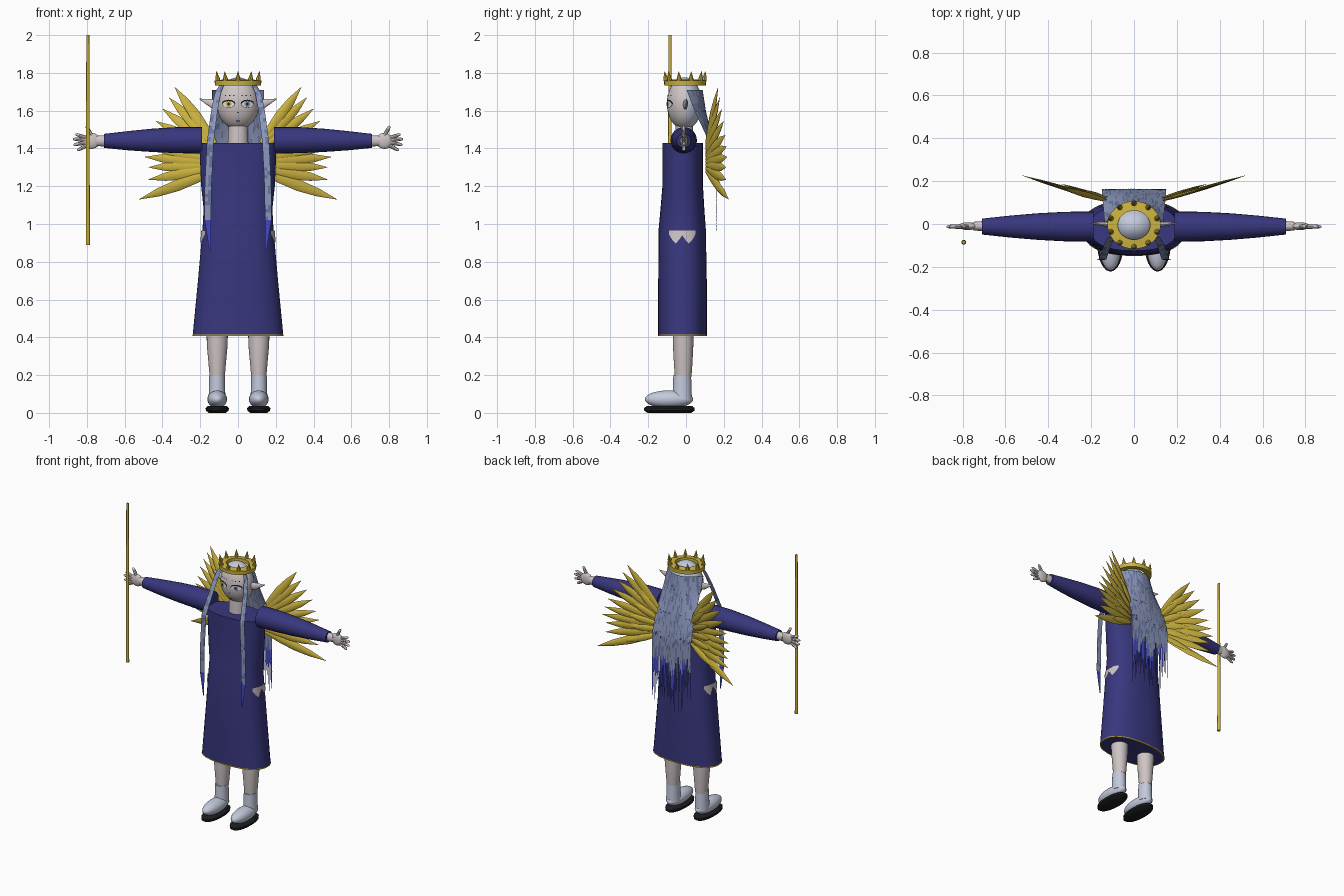
import bpy, bmesh, math, random
from mathutils import Vector as V

random.seed(4)
if "Cube" in bpy.data.objects:
    bpy.data.objects.remove(bpy.data.objects["Cube"], do_unlink=True)


def material(name, r, g, b):
    m = bpy.data.materials.new(name)
    m.use_nodes = True
    m.diffuse_color = (r, g, b, 1)
    bsdf = next(n for n in m.node_tree.nodes if n.type == 'BSDF_PRINCIPLED')
    bsdf.inputs["Base Color"].default_value = (r, g, b, 1)
    return m


NAVY = material("navy cloth", .04, .038, .21)
GOLD = material("gold", .62, .46, .05)
SKIN = material("skin", .62, .55, .55)
PALE = material("pale blue white", .55, .59, .72)
HAIR = material("lavender hair", .26, .31, .5)
SHADE = material("slate hair", .14, .18, .34)
BLUE = material("blue hair tips", .055, .065, .55)
BLACK = material("black", .012, .012, .015)
WHITE = material("eye white", .8, .8, .82)


def finish(name, bm, mats, angle=40, closed=True):
    if closed:
        bmesh.ops.recalc_face_normals(bm, faces=bm.faces)
    me = bpy.data.meshes.new(name)
    bm.to_mesh(me)
    bm.free()
    for m in mats:
        me.materials.append(m)
    me.shade_smooth()
    me.set_sharp_from_angle(angle=math.radians(angle))
    ob = bpy.data.objects.new(name, me)
    bpy.context.scene.collection.objects.link(ob)
    return ob


def add_loft(bm, rings, n, p=2, wrap=False):
    """Rings are (centre, half axis u, half axis v); p is the roundness."""
    rows = []
    for c, u, v in rings:
        row = []
        for i in range(n):
            a = math.tau * i / n
            cs, sn = math.cos(a), math.sin(a)
            k = (abs(cs) ** p + abs(sn) ** p) ** (-1 / p)
            row.append(bm.verts.new(V(c) + V(u) * cs * k + V(v) * sn * k))
        rows.append(row)
    pairs = list(zip(rows, rows[1:]))
    if wrap:
        pairs.append((rows[-1], rows[0]))
    for a, b in pairs:
        for i in range(n):
            j = (i + 1) % n
            bm.faces.new((a[i], a[j], b[j], b[i]))
    if not wrap:
        bm.faces.new(rows[0])
        bm.faces.new(rows[-1])


def loft(name, rings, mat, n=24, p=2, wrap=False):
    bm = bmesh.new()
    add_loft(bm, rings, n, p, wrap)
    return finish(name, bm, [mat])


def upright(x, y, z, rx, ry):
    return ((x, y, z), (rx, 0, 0), (0, ry, 0))


def sideways(x, y, z, ry, rz):
    return ((x, y, z), (0, ry, 0), (0, 0, rz))


def ball(name, c, r, mats, rule=None):
    bm = bmesh.new()
    bmesh.ops.create_uvsphere(bm, u_segments=32, v_segments=20, radius=1)
    for v in bm.verts:
        v.co = V(c) + V(a * b for a, b in zip(v.co, r))
    if rule:
        for f in bm.faces:
            f.material_index = rule(f.calc_center_median())
    return finish(name, bm, mats)


def interp(table, z):
    """Rows start with a descending height; returns the blended remainder."""
    z = max(min(z, table[0][0]), table[-1][0])
    for a, b in zip(table, table[1:]):
        if z >= b[0]:
            t = (a[0] - z) / (a[0] - b[0])
            return [p + (q - p) * t for p, q in zip(a[1:], b[1:])]


# Dress: height, half width, front, back
DRESS = [(1.43, .205, -.125, .09), (1.2, .195, -.125, .09), (1.08, .182, -.135, .097),
         (.97, .188, -.145, .105), (.7, .212, -.147, .11), (.41, .24, -.147, .11)]


def dress_ring(z, grow=0):
    hx, f, b = interp(DRESS, z)
    return upright(0, (f + b) / 2, z, hx + grow, (b - f) / 2 + grow)


loft("dress", [dress_ring(r[0]) for r in DRESS], NAVY, 40, 2.4)
loft("hem_trim", [dress_ring(.408, .002), dress_ring(.415, .002),
                  dress_ring(.415, -.004), dress_ring(.408, -.004)], GOLD, 40, 2.4, True)
loft("neck", [upright(0, -.01, 1.42, .055, .05), upright(0, -.01, 1.54, .05, .045)], SKIN)

# Head, with the hair cap as pale faces on top and behind
HC, HR = V((0, -.008, 1.638)), V((.112, .093, .138))
ball("head", HC, HR, [SKIN, PALE], lambda c: int(c.z > 1.715 or c.y > .0))


def face_plate(name, x, z, rx, rz, mat, lift, n=20):
    bm = bmesh.new()

    def put(px, pz):
        k = 1 - (px / HR.x) ** 2 - ((pz - HC.z) / HR.z) ** 2
        return bm.verts.new((px, HC.y - HR.y * math.sqrt(max(k, 0)) - lift, pz))
    mid = put(x, z)
    rim = [put(x + rx * math.cos(math.tau * i / n), z + rz * math.sin(math.tau * i / n))
           for i in range(n)]
    for i in range(n):
        bm.faces.new((mid, rim[i], rim[(i + 1) % n]))
    finish(name, bm, [mat], closed=False)


for s, side, iris in ((1, "left", HAIR), (-1, "right", GOLD)):
    x = .05 * s
    face_plate(side + "_lashes", x, 1.637, .036, .021, BLACK, .002)
    face_plate(side + "_eye", x, 1.634, .032, .016, WHITE, .004)
    face_plate(side + "_iris", x, 1.635, .015, .015, iris, .006)
    face_plate(side + "_pupil", x, 1.635, .007, .008, BLACK, .008)
    for i in range(3):
        face_plate(side + "_brow_dot", s * (.022 + .022 * i), 1.68, .004, .003, BLACK, .002, 8)
face_plate("nose", 0, 1.59, .005, .003, BLACK, .002, 8)
face_plate("mouth", 0, 1.545, .012, .003, BLACK, .002, 12)

# Crown
loft("crown_band", [upright(0, -.005, z, r, r * .9) for r, z in
                    ((.122, 1.733), (.124, 1.76), (.075, 1.765), (.075, 1.74))], GOLD, 32, 2, True)
bm = bmesh.new()
for i in range(10):
    a = math.tau * (i + .5) / 10
    x, y = .113 * math.cos(a), -.005 + .102 * math.sin(a)
    add_loft(bm, [upright(x, y, 1.75, .009, .009), upright(x, y, 1.768, .013, .013),
                  upright(x * 1.06, y * 1.06, 1.808, .001, .001)], 8)
finish("crown_spikes", bm, [GOLD])


def feather(bm, root, tip, width):
    d = tip - root
    across = V((.27, -1, 0)).normalized()
    side = d.cross(across).normalized()
    add_loft(bm, [(root + d * t, side * width * w, across * width * w * .3)
                  for t, w in ((0, .3), (.25, .8), (.5, 1), (.75, .72), (1, .02))], 8)


def wing_point(s, x, z):
    return V((s * x, .1 + (x - .1) * .3, z))


# Paired limbs, ears, wings and pockets
for s, side in ((1, "left"), (-1, "right")):
    loft(side + "_sleeve", [sideways(s * x, -.012, z, r, r) for x, z, r in
         ((.19, 1.443, .07), (.32, 1.444, .069), (.45, 1.443, .062), (.58, 1.441, .051),
          (.71, 1.44, .037))], NAVY)
    loft(side + "_wrist", [sideways(s * .7, -.01, 1.44, .024, .03),
                           sideways(s * .75, -.01, 1.44, .02, .027)], SKIN, 16)
    ball(side + "_palm", (s * .775, -.01, 1.44), (.045, .018, .042), [SKIN])
    bm = bmesh.new()
    for a, start, length in ((62, .775, .06), (20, .79, .075), (5, .79, .085),
                             (-11, .79, .082), (-29, .785, .075)):
        ca, sa = math.cos(math.radians(a)), math.sin(math.radians(a))
        base = V((s * start, -.012, 1.44 + sa * .03))
        add_loft(bm, [(base + V((s * ca, 0, sa)) * length * t, (0, w, 0), (-s * sa * w, 0, ca * w))
                      for t, w in ((0, .011), (.6, .01), (.9, .008), (1, .003))], 8)
    finish(side + "_fingers", bm, [SKIN])

    loft(side + "_ear", [sideways(s * x, y, z, ry, rz) for x, y, z, ry, rz in
         ((.1, -.005, 1.63, .012, .025), (.14, 0, 1.637, .011, .024),
          (.175, .002, 1.65, .006, .012), (.205, .004, 1.662, .001, .002))], SKIN, 12)

    loft(side + "_leg", [upright(s * x, -.015, z, rx, ry) for z, x, rx, ry in
         ((.46, .11, .057, .056), (.36, .11, .055, .054), (.26, .11, .046, .049),
          (.19, .11, .04, .044))], SKIN)
    loft(side + "_sock", [upright(s * .111, -.02, z, r, r * 1.15) for z, r in
         ((.07, .045), (.12, .043), (.2, .041))], PALE)
    ball(side + "_shoe", (s * .11, -.09, .072), (.052, .128, .047), [PALE])
    loft(side + "_sole", [upright(s * .11, -.088, z, rx, ry) for z, rx, ry in
         ((0, .045, .115), (.012, .06, .134), (.026, .062, .134), (.036, .05, .12))], BLACK, 32)

    bm = bmesh.new()
    tips = [(.335, 1.725), (.365, 1.67), (.4, 1.61), (.435, 1.545), (.46, 1.47), (.48, 1.41),
            (.495, 1.355), (.475, 1.3), (.475, 1.235), (.525, 1.13)]
    for i, (x, z) in enumerate(tips):
        root = wing_point(s, .12, 1.43 - .017 * i)
        tip = wing_point(s, x, z)
        feather(bm, root, tip, .03)
        if i % 2:
            feather(bm, root + V((0, .012, 0)), root.lerp(tip, .55) + V((0, .015, 0)), .024)
    finish(side + "_wing", bm, [GOLD])

    # Scalloped pocket edge laid on the dress
    bm = bmesh.new()
    cols = []
    for i in range(9):
        y = -.09 + .14 * i / 8
        low = (.945, .915, .897, .915, .94, .915, .897, .915, .945)[i]
        col = []
        for z in (.965, low):
            hx, f, b = interp(DRESS, z)
            k = abs((y - (f + b) / 2) / ((b - f) / 2))
            col.append(bm.verts.new((s * (hx * (1 - k ** 2.4) ** (1 / 2.4) + .006), y, z)))
        cols.append(col)
    for a, b in zip(cols, cols[1:]):
        bm.faces.new((a[0], a[1], b[1], b[0]))
    finish(side + "_pocket", bm, [SKIN], closed=False)

    # Front lock: a flat ribbon ending in a blue tip
    path = [(1.74, .085, -.05, .012), (1.69, .108, -.065, .016), (1.6, .125, -.1, .017),
            (1.43, .147, -.165, .018), (1.2, .158, -.168, .018), (1.02, .16, -.168, .017),
            (.86, .148, -.168, .004)]
    bm = bmesh.new()
    last = None
    for i in range(45):
        z = 1.74 - .02 * i
        x, y, w = interp(path, z)
        row = [bm.verts.new((s * (x + w * k), y, z)) for k in (-1, 0, 1)]
        if last:
            for k in (0, 1):
                f = bm.faces.new((last[k], last[k + 1], row[k + 1], row[k]))
                f.material_index = 2 if z < 1.02 else int(random.random() < .25)
        last = row
    finish(side + "_front_lock", bm, [HAIR, SHADE, BLUE], closed=False)

# Back hair: narrow flat strands side by side, thinning towards blue tips
SHEET = [(1.71, .137, .088, .085), (1.6, .14, .105, .06), (1.45, .147, .14, .025),
         (1.3, .15, .163, .003), (.7, .152, .165, 0)]
bm = bmesh.new()
COUNT = 44
for i in range(COUNT):
    u = 2 * (i + .5) / COUNT - 1
    end = random.uniform(.78, 1.02)
    blue = random.uniform(1.0, 1.16)
    last = None
    for j in range(25):
        z = 1.71 + (end - 1.71) * j / 24
        hx, y, bend = interp(SHEET, z)
        w = min(1, max(.12, (z - end + .03) / .22)) / COUNT
        row = [bm.verts.new((hx * q, y - bend * q * q, z)) for q in (u - w, u + w)]
        if last:
            f = bm.faces.new((last[0], last[1], row[1], row[0]))
            f.material_index = 2 if z < blue else int(random.random() < .3)
        last = row
finish("back_hair", bm, [HAIR, SHADE, BLUE], closed=False)

# Staff beside the right hand
loft("staff", [upright(-.795, -.085, z, r, r) for z, r in ((.89, .011), (2, .008))], GOLD, 12)
